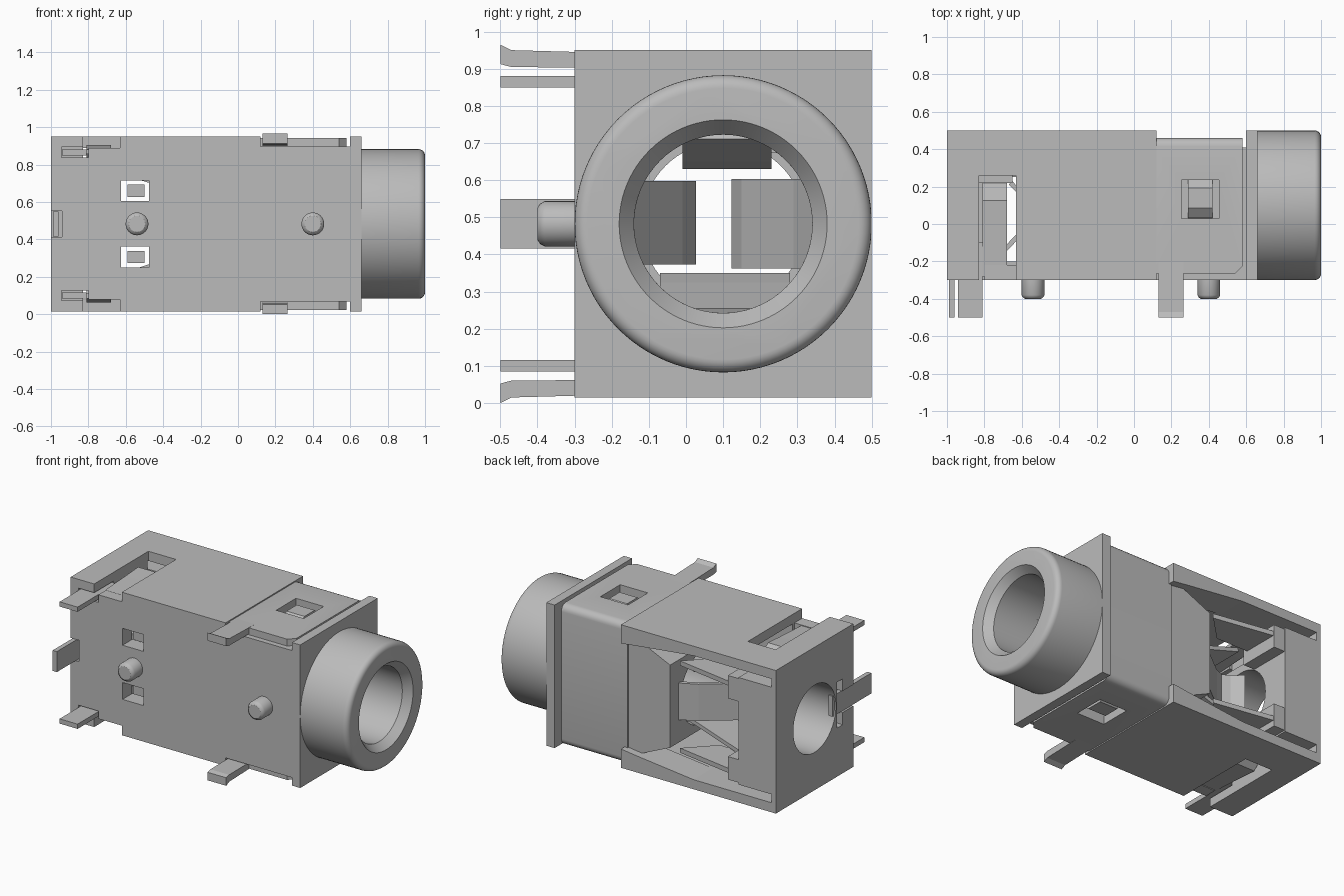
import bpy, bmesh, math
from mathutils import Vector

if "Cube" in bpy.data.objects:
    bpy.data.objects.remove(bpy.data.objects["Cube"], do_unlink=True)

ZC, YC = 0.4825, 0.1          # socket axis
HALF = 0.4675                 # half height of the housing

grey = bpy.data.materials.new("light_grey")
grey.use_nodes = True
grey.diffuse_color = (0.5, 0.5, 0.5, 1)
grey.node_tree.nodes["Principled BSDF"].inputs["Base Color"].default_value = (0.5, 0.5, 0.5, 1)


def finish(name, bm):
    bmesh.ops.recalc_face_normals(bm, faces=bm.faces)
    mesh = bpy.data.meshes.new(name)
    bm.to_mesh(mesh)
    bm.free()
    mesh.materials.append(grey)
    ob = bpy.data.objects.new(name, mesh)
    bpy.context.collection.objects.link(ob)
    return ob


def prism(name, pts, axis, lo, hi):
    """Extrude a profile along an axis; profile coordinates are the other two axes in order."""
    bm = bmesh.new()

    def place(p, h):
        c = list(p)
        c.insert("xyz".index(axis), h)
        return bm.verts.new(c)
    a = [place(p, lo) for p in pts]
    b = [place(p, hi) for p in pts]
    bm.faces.new(a)
    bm.faces.new(b[::-1])
    for i in range(len(a)):
        j = (i + 1) % len(a)
        bm.faces.new((a[i], a[j], b[j], b[i]))
    return finish(name, bm)


def box(name, x0, x1, y0, y1, z0, z1):
    return prism(name, [(x0, y0), (x1, y0), (x1, y1), (x0, y1)], "z", min(z0, z1), max(z0, z1))


def strip(name, pts, axis, lo, hi, t=0.025):
    """Bent sheet metal following a path."""
    path = [Vector(p) for p in pts]
    side = []
    for i, p in enumerate(path):
        d = (path[min(i + 1, len(path) - 1)] - path[max(i - 1, 0)]).normalized()
        side.append(Vector((-d.y, d.x)) * t / 2)
    outline = [p + s for p, s in zip(path, side)] + [p - s for p, s in zip(path, side)][::-1]
    return prism(name, outline, axis, lo, hi)


def lathe(name, profile, axis, centre, n=64):
    """Turned solid: profile of (position along axis, radius)."""
    bm = bmesh.new()
    rings = []
    for h, r in profile:
        ring = []
        for k in range(n):
            a = 2 * math.pi * k / n
            c = [centre[0] + r * math.cos(a), centre[1] + r * math.sin(a)]
            c.insert("xyz".index(axis), h)
            ring.append(bm.verts.new(c))
        rings.append(ring)
    for p, q in zip(rings, rings[1:]):
        for k in range(n):
            bm.faces.new((p[k], p[(k + 1) % n], q[(k + 1) % n], q[k]))
    bm.faces.new(rings[0])
    bm.faces.new(rings[-1])
    return finish(name, bm)


def apply_mod(ob, mod):
    bpy.ops.object.select_all(action="DESELECT")
    bpy.context.view_layer.objects.active = ob
    ob.select_set(True)
    bpy.ops.object.modifier_apply(modifier=mod.name)


def boolean(ob, other, op="DIFFERENCE"):
    mod = ob.modifiers.new("bool", "BOOLEAN")
    mod.operation, mod.solver, mod.object = op, "EXACT", other
    apply_mod(ob, mod)
    bpy.data.objects.remove(other, do_unlink=True)


def cut(ob, *bounds):
    boolean(ob, box("cutter", *bounds))


def smooth(ob):
    bpy.ops.object.select_all(action="DESELECT")
    bpy.context.view_layer.objects.active = ob
    ob.select_set(True)
    bpy.ops.object.shade_smooth_by_angle(angle=math.radians(32))


def bore(ob, lo, hi, r=0.24):
    boolean(ob, lathe("cutter", [(lo, r), (hi, r)], "x", (YC, ZC)))
    smooth(ob)


# Rear housing with an open back
housing = box("rear_housing", -1, 0.12, -0.3, 0.5, ZC - HALF, ZC + HALF)
cut(housing, -0.73, 0.2, -0.2, 0.6, ZC - 0.405, ZC + 0.405)
for s in (1, -1):
    # top and bottom slots, side pin notches, rear slits and front windows
    cut(housing, -0.83, -0.63, -0.22, 0.26, ZC + s * 0.27, ZC + s * 0.6)
    cut(housing, -0.83, -0.63, -0.4, -0.2, ZC + s * 0.405, ZC + s * 0.6)
    cut(housing, -0.945, -0.8, -0.4, -0.1, ZC + s * 0.355, ZC + s * 0.41)
    cut(housing, -0.97, -0.7, 0.25, 0.6, ZC + s * 0.35, ZC + s * 0.405)
    cut(housing, -0.625, -0.475, -0.4, -0.1, ZC + s * 0.122, ZC + s * 0.232)
cut(housing, -1.1, -0.94, -0.19, -0.13, ZC - 0.15, ZC + 0.15)
cut(housing, -1.1, -0.94, -0.4, -0.13, ZC - 0.07, ZC + 0.07)
bore(housing, -1.1, -0.6, 0.22)

# Neck core and wrapped shell
core = box("neck_core", 0.1, 0.62, -0.3, 0.41, ZC - 0.415, ZC + 0.415)
bore(core, 0, 0.8)
shell = prism("neck_shell", [(0.1, -0.265), (0.54, -0.265), (0.58, -0.225), (0.58, 0.46), (0.1, 0.46)],
              "z", ZC - 0.46, ZC + 0.46)
bev = shell.modifiers.new("bevel", "BEVEL")
bev.width, bev.segments, bev.limit_method = 0.045, 5, "WEIGHT"
weights = shell.data.attributes.new("bevel_weight_edge", "FLOAT", "EDGE")
for e in shell.data.edges:
    p, q = (shell.data.vertices[v].co for v in e.vertices)
    if min(p.y, q.y) > 0.45 and abs(p.z - q.z) < 0.01:
        weights.data[e.index].value = 1
apply_mod(shell, bev)
for s in (1, -1):
    cut(shell, 0.255, 0.455, 0.03, 0.235, ZC + s * 0.39, ZC + s * 0.6)
    cut(core, 0.255, 0.455, 0.03, 0.235, ZC + s * 0.39, ZC + s * 0.6)
bore(shell, 0, 0.8)

# Tapered guide behind the neck
guide = prism("tapered_guide", [(0.12, ZC - 0.4), (0.12, ZC + 0.4), (0, ZC + 0.36), (-0.2, ZC + 0.27),
              (-0.2, ZC - 0.27), (0, ZC - 0.36)], "y", -0.22, 0.45)
bore(guide, -0.5, 0.3)

# Flange and barrel
flange = box("flange", 0.6, 0.66, -0.3, 0.5, ZC - HALF, ZC + HALF)
bore(flange, 0.5, 0.8)
rim = [(1 - 0.035 * (1 - math.sin(a)), 0.4 - 0.035 * (1 - math.cos(a)))
       for a in (k * math.pi / 12 for k in range(7))]
barrel = lathe("barrel", [(0.65, 0.4)] + rim, "x", (YC, ZC), 96)
boolean(barrel, lathe("cutter", [(0.5, 0.24), (0.95, 0.24), (1.0, 0.28), (1.1, 0.28)], "x", (YC, ZC), 96))
smooth(barrel)

# Locating pegs
for i, x in enumerate((-0.54, 0.4)):
    peg = lathe(f"locating_peg_{i + 1}", [(-0.4, 0.043), (-0.393, 0.054), (-0.38, 0.061), (-0.29, 0.061)],
                "y", (x, ZC), 32)
    smooth(peg)

# Parts repeated above and below the axis
for s, side in ((1, "upper"), (-1, "lower")):
    def yz(pts):
        return [(y, ZC + s * z) for y, z in pts]
    prism(side + "_wedge", yz([(0.12, 0.46), (0.12, 0.345), (0, 0.36), (-0.45, 0.41), (-0.45, 0.46)]),
          "y", 0.3, 0.5)
    prism(side + "_neck_pin", yz([(-0.5, 0.4825), (-0.47, 0.4675), (-0.2, 0.46), (-0.2, 0.42),
                                  (-0.47, 0.422), (-0.5, 0.43)]), "x", 0.13, 0.265)
    box(side + "_rear_pin", -0.94, -0.81, -0.5, -0.1, ZC + s * 0.367, ZC + s * 0.398)
    strip(side + "_slot_spring", yz([(-0.28, 0.385), (0, 0.4), (0.12, 0.41), (0.24, 0.29)]), "x", -0.81, -0.68)
    strip(side + "_window_spring", yz([(0.04, 0.39), (0.09, 0.43), (0.19, 0.43), (0.23, 0.39)]), "x", 0.29, 0.42)
    box(side + "_rear_block", -0.97, -0.65, 0.22, 0.495, ZC + s * 0.19, ZC + s * 0.34)
    prism(side + "_leaf", [(-0.66, 0.49), (-0.25, 0.42), (-0.42, 0.25), (-0.66, 0.25)], "z",
          ZC + s * 0.27, ZC + s * 0.3)
    box(side + "_window_contact", -0.59, -0.5, -0.24, -0.1, ZC + s * 0.145, ZC + s * 0.21)

# Spring contacts around the bore
strip("top_contact", [(0.02, ZC + 0.24), (-0.15, ZC + 0.18), (-0.22, ZC + 0.16), (-0.3, ZC + 0.18),
                      (-0.6, ZC + 0.27)], "y", -0.01, 0.23)
strip("bottom_contact", [(0.02, ZC - 0.24), (-0.15, ZC - 0.17), (-0.22, ZC - 0.145), (-0.3, ZC - 0.17),
                         (-0.6, ZC - 0.27)], "y", -0.07, 0.28)
strip("front_contact", [(-0.21, -0.17), (-0.42, -0.02), (-0.5, 0.015), (-0.58, -0.02), (-0.72, -0.17)],
      "z", ZC - 0.11, ZC + 0.115)
strip("back_contact", [(-0.18, 0.36), (-0.3, 0.3), (-0.48, 0.16), (-0.54, 0.135), (-0.6, 0.16), (-0.66, 0.22)],
      "z", ZC - 0.12, ZC + 0.12)

# Tail pin in the end wall
box("tail_pin", -0.99, -0.96, -0.5, -0.1, ZC - 0.067, ZC + 0.067)
